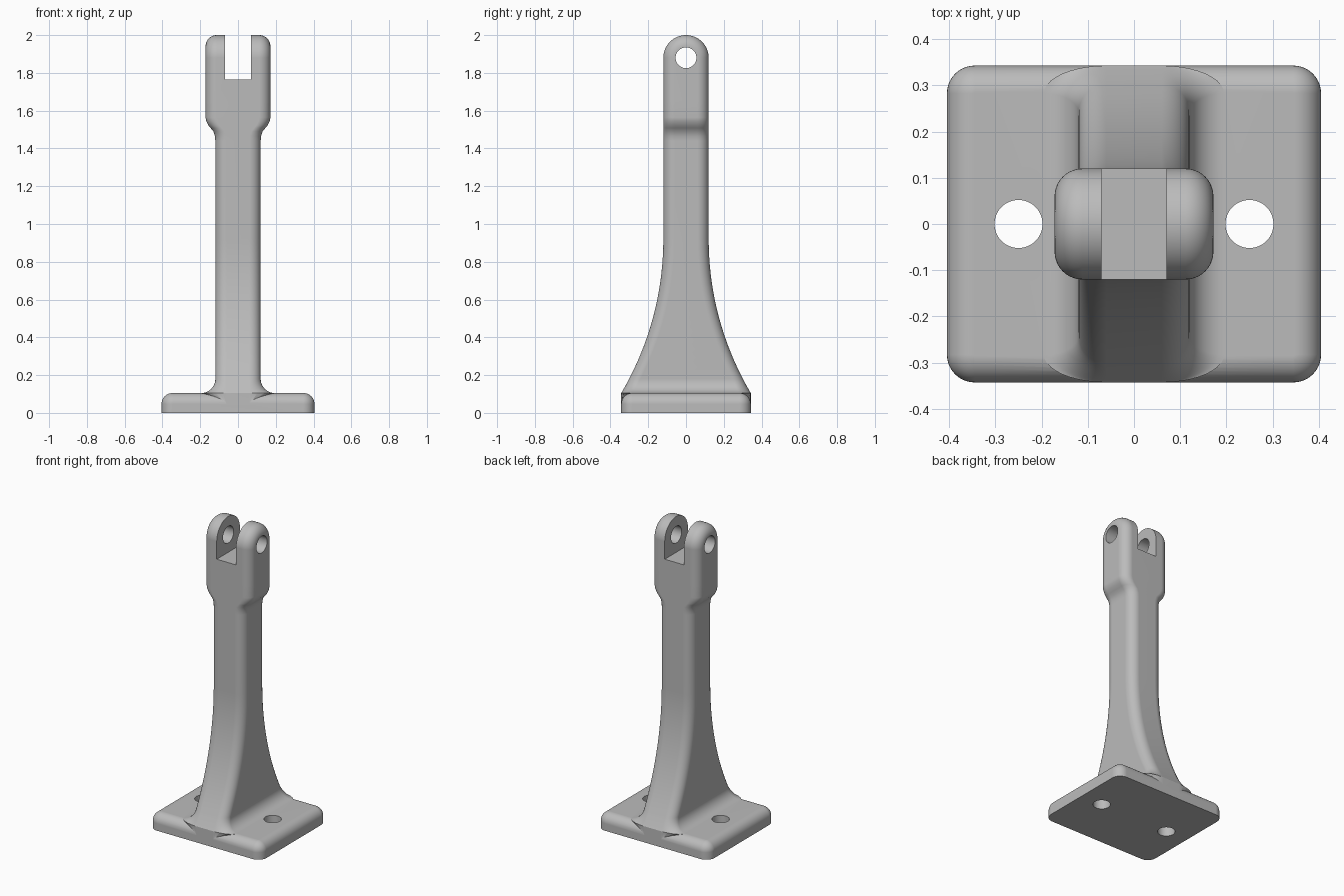
import bpy, bmesh
from math import sin, cos, pi, sqrt, radians
from mathutils import Matrix

if "Cube" in bpy.data.objects:
    bpy.data.objects.remove(bpy.data.objects["Cube"])

STEPS = 10                      # segments in each rounded corner
ROUND = 0.06                    # edge rounding radius
PLATE_X, PLATE_Y, PLATE_Z = 0.405, 0.343, 0.105
COL, HEAD_X = 0.12, 0.172       # half widths of the column and the head
PIN_Z, HEAD_JOIN = 1.88, 1.65
ARC = [i / STEPS * pi / 2 for i in range(STEPS + 1)]

grey = bpy.data.materials.new("plain_grey")
grey.use_nodes = True
grey.diffuse_color = (0.5, 0.5, 0.5, 1)
grey.node_tree.nodes["Principled BSDF"].inputs["Base Color"].default_value = grey.diffuse_color


def finish(bm, name):
    bmesh.ops.remove_doubles(bm, verts=bm.verts, dist=1e-5)
    bmesh.ops.recalc_face_normals(bm, faces=bm.faces)
    mesh = bpy.data.meshes.new(name)
    bm.to_mesh(mesh)
    bm.free()
    mesh.materials.append(grey)
    obj = bpy.data.objects.new(name, mesh)
    bpy.context.collection.objects.link(obj)
    return obj


def rounded_section(bm, hx, hy, rx, ry, z):
    """Ring of vertices around a rectangle with elliptical corners."""
    ring = []
    for sx, sy, arc in ((1, 1, ARC), (1, -1, ARC[::-1]), (-1, -1, ARC), (-1, 1, ARC[::-1])):
        for a in arc:
            ring.append(bm.verts.new((sx * (hx - rx + rx * sin(a)),
                                      sy * (hy - ry + ry * cos(a)), z)))
    return ring


def bridge(bm, rings, closed):
    for a, b in zip(rings, rings[1:]):
        n = len(a)
        for i in range(n if closed else n - 1):
            j = (i + 1) % n
            bm.faces.new((a[i], a[j], b[j], b[i]))


def combine(obj, other, operation):
    mod = obj.modifiers.new(operation.lower(), 'BOOLEAN')
    mod.operation, mod.object, mod.solver = operation, other, 'EXACT'
    bpy.context.view_layer.objects.active = obj
    bpy.ops.object.modifier_apply(modifier=mod.name)
    bpy.data.objects.remove(other)


def box(name, size, centre):
    bm = bmesh.new()
    bmesh.ops.create_cube(bm, size=1, matrix=Matrix.Translation(centre) @ Matrix.Diagonal((*size, 1)))
    return finish(bm, name)


def cylinder(name, radius, depth, centre, turn=0):
    bm = bmesh.new()
    bmesh.ops.create_cone(bm, cap_ends=True, segments=48, radius1=radius, radius2=radius, depth=depth,
                          matrix=Matrix.Translation(centre) @ Matrix.Rotation(turn, 4, 'Y'))
    return finish(bm, name)


# Flared column: the depth follows a large arc down to the foot
FLARE_TOP = 0.92
rise, run = FLARE_TOP - PLATE_Z, PLATE_Y - COL
flare = (rise ** 2 + run ** 2) / (2 * run)


def depth_at(z):
    drop = min(max(FLARE_TOP - z, 0), rise)
    return COL + flare - sqrt(flare ** 2 - drop ** 2)


FILLET = 0.075
widths = [(0.03, 0.065), (0.045, 0.07)]
widths += [(PLATE_Z + FILLET * (1 - cos(a)), COL + FILLET * (1 - sin(a))) for a in ARC]
widths += [(PLATE_Z + FILLET + (FLARE_TOP - PLATE_Z - FILLET) * i / 16, COL) for i in range(1, 17)]
widths += [(1.44, COL), (1.465, 0.122), (1.49, 0.13), (1.508, 0.145), (1.524, 0.158),
           (1.545, 0.168), (1.565, HEAD_X), (HEAD_JOIN, HEAD_X)]

bm = bmesh.new()
rings = []
for z, w in widths:
    rx = w - ROUND if z < FLARE_TOP else ROUND
    rings.append(rounded_section(bm, w, depth_at(z), rx, ROUND, z))
bridge(bm, rings, True)
bm.faces.new(rings[0])

# Arched head: arch outlines stacked across x, shrinking at both ends
stations = [(-1, a) for a in ARC[::-1]] + [(1, a) for a in ARC]
outlines = []
for side, a in stations:
    x = side * (HEAD_X - ROUND + ROUND * sin(a))
    r = COL - ROUND + ROUND * cos(a)
    arch = [(r, HEAD_JOIN)]
    arch += [(r * cos(t * pi / 32), PIN_Z + r * sin(t * pi / 32)) for t in range(33)]
    arch += [(-r, HEAD_JOIN)]
    outlines.append([bm.verts.new((x, y, z)) for y, z in arch])
bridge(bm, outlines, False)
bm.faces.new(outlines[0])
bm.faces.new(outlines[-1])
bracket = finish(bm, "clevis_bracket")

# Base plate with rounded upper edges and a sharp underside
bm = bmesh.new()
edge = ROUND - 0.002
insets = [(0, 0)] + [(PLATE_Z - edge + edge * sin(a), edge * (1 - cos(a))) for a in ARC]
rings = [rounded_section(bm, PLATE_X - d, PLATE_Y - d, ROUND - d, ROUND - d, z) for z, d in insets]
bridge(bm, rings, True)
bm.faces.new(rings[0])
bm.faces.new(rings[-1])
combine(bracket, finish(bm, "base_plate"), 'UNION')

# Fork slot, pin hole and two mounting holes
combine(bracket, box("slot_cutter", (0.14, 1, 0.5), (0, 0, 2.015)), 'DIFFERENCE')
combine(bracket, cylinder("pin_cutter", 0.055, 1, (0, 0, PIN_Z), pi / 2), 'DIFFERENCE')
for side in (-1, 1):
    combine(bracket, cylinder("bolt_cutter", 0.052, 0.5, (side * 0.25, 0, 0.05)), 'DIFFERENCE')

# Smooth shading with crisp corners
bpy.ops.object.select_all(action='DESELECT')
bracket.select_set(True)
bpy.context.view_layer.objects.active = bracket
bpy.ops.object.shade_smooth_by_angle(angle=radians(30))
bracket.modifiers.new("even_shading", 'WEIGHTED_NORMAL').keep_sharp = True
